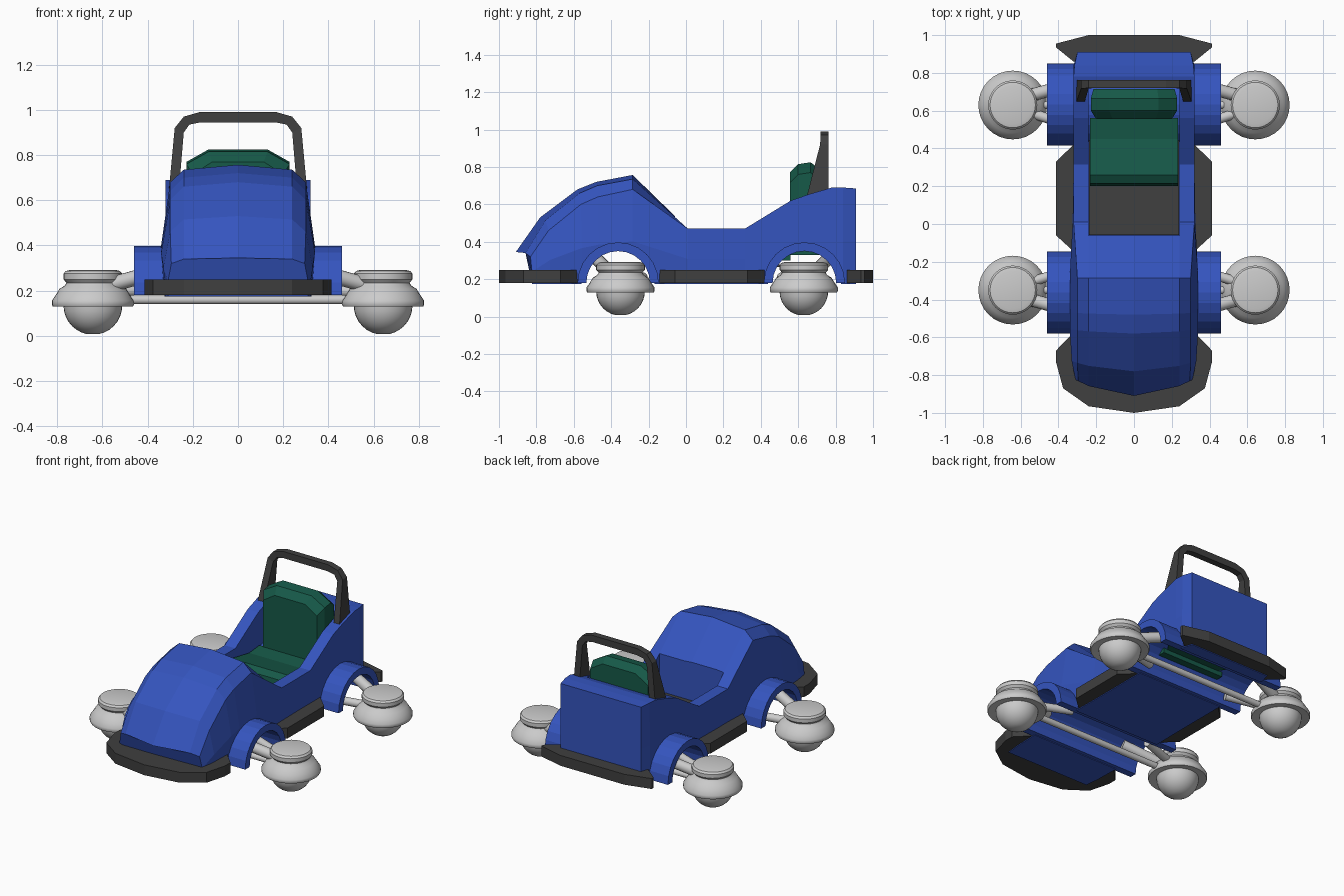
import bpy, bmesh, math
from mathutils import Vector

if "Cube" in bpy.data.objects:
    bpy.data.objects.remove(bpy.data.objects["Cube"])


def material(name, color):
    m = bpy.data.materials.new(name)
    m.diffuse_color = (*color, 1)
    m.use_nodes = True
    m.node_tree.nodes["Principled BSDF"].inputs["Base Color"].default_value = m.diffuse_color
    return m


BLUE = material("blue paint", (0.035, 0.09, 0.52))
GREEN = material("green cushion", (0.008, 0.10, 0.065))
DARK = material("dark rubber", (0.05, 0.05, 0.05))


def finish(name, bm, mat=None):
    bmesh.ops.recalc_face_normals(bm, faces=bm.faces)
    me = bpy.data.meshes.new(name)
    bm.to_mesh(me)
    bm.free()
    ob = bpy.data.objects.new(name, me)
    bpy.context.collection.objects.link(ob)
    if mat:
        me.materials.append(mat)
    return ob


def loft(name, rings, mat=None):
    """Skin closed rings of equal length and cap both ends."""
    bm = bmesh.new()
    vs = [[bm.verts.new(p) for p in r] for r in rings]
    n = len(rings[0])
    for a, b in zip(vs, vs[1:]):
        for i in range(n):
            j = (i + 1) % n
            bm.faces.new((a[i], a[j], b[j], b[i]))
    bm.faces.new(vs[0][::-1])
    bm.faces.new(vs[-1])
    return finish(name, bm, mat)


def mirrored(half):
    """Half outline (x >= 0) -> full closed outline."""
    return half + [(-x, v) for x, v in reversed(half) if x > 0]


def smooth(ob):
    bpy.ops.object.select_all(action='DESELECT')
    ob.select_set(True)
    bpy.context.view_layer.objects.active = ob
    bpy.ops.object.shade_smooth_by_angle(angle=math.radians(35))


def cut(ob, cutter):
    mod = ob.modifiers.new("cut", 'BOOLEAN')
    mod.operation, mod.object, mod.solver = 'DIFFERENCE', cutter, 'EXACT'
    bpy.context.view_layer.objects.active = ob
    bpy.ops.object.modifier_apply(modifier=mod.name)
    bpy.data.objects.remove(cutter)


def rod(name, a, b, r):
    a, b = Vector(a), Vector(b)
    q = (b - a).to_track_quat('Z', 'Y')
    circle = [q @ Vector((r * math.cos(t), r * math.sin(t), 0))
              for t in (i * math.tau / 16 for i in range(16))]
    ob = loft(name, [[a + c for c in circle], [b + c for c in circle]])
    smooth(ob)


def arc(y, z, r, start, end, n):
    return [(y + r * math.cos(start + (end - start) * i / n),
             z + r * math.sin(start + (end - start) * i / n)) for i in range(n + 1)]


def across(name, outline, w, mat=None):
    """Extrude a (y, z) outline over x = -w..w."""
    return loft(name, [[(x, y, z) for y, z in outline] for x in (-w, w)], mat)


# Body: stations along y = (y, bottom w, middle w, shoulder w, shoulder z, top z, centre z, bow)
stations = [
    (-.91, .31, .31, .295, .32, .34, .345, .9),
    (-.78, .32, .33, .30, .46, .515, .53, .5),
    (-.58, .325, .34, .30, .60, .66, .68, .2),
    (-.48, .325, .34, .30, .64, .70, .72, .1),
    (-.285, .325, .34, .30, .68, .735, .757, 0),
    (.01, .32, .325, .32, .47, .47, .47, 0),
    (.315, .32, .32, .32, .47, .47, .47, 0),
    (.56, .32, .32, .32, .62, .62, .62, 0),
    (.66, .32, .32, .32, .655, .655, .655, 0),
    (.78, .32, .32, .32, .69, .69, .69, 0),
    (.84, .32, .32, .315, .69, .69, .69, 0),
    (.91, .30, .30, .30, .685, .685, .685, 0)]
rings = []
for y, wb, wm, ws, zs, zt, zc, bow in stations:
    half = [(wb, .175), (wm, .175 + .45 * (zs - .175)), (ws, zs), (.24, zt), (0, zc)]
    rings.append([(x, y + bow * x * x, z) for x, z in mirrored(half)])
body = loft("body", rings, BLUE)

# Cockpit opening and the two wheel tunnels
cut(body, across("cockpit_cutter", [(-.06, .27), (.72, .27), (.72, 1), (-.06, 1)], .24))
AXLES = (("front", -.363, -.35, -1), ("rear", .633, .63, 1))
for end, ya, yw, s in AXLES:
    cut(body, across("tunnel_cutter", arc(ya, .18, .195, 0, math.tau * 23 / 24, 23), 1))

# Wheel arches run through the full width
for end, ya, yw, s in AXLES:
    outline = (arc(ya, .18, .217, 0, math.pi, 12) + arc(ya, .18, .17, math.pi, 0, 12))
    across(end + "_wheel_arch", outline, .46, BLUE)


# Bumpers and side sills
def slab(name, half, z0=.18, z1=.25):
    loft(name, [[(x, y, z) for x, y in mirrored(half)] for z in (z0, z1)], DARK)


slab("front_bumper", [(0, -1), (.24, -.965), (.375, -.87), (.413, -.73), (.413, -.67), (.325, -.58)])
slab("side_sills", [(.32, -.145), (.413, -.06), (.413, .33), (.32, .42)])
slab("rear_bumper", [(.32, .86), (.413, .935), (.413, .955), (.24, 1)])
slab("cockpit_floor", [(.238, -.058), (.238, .5)], .265, .28)

# Seat cushion and seat back
cushion = [(.2, .30), (.215, .40), (.26, .425), (.45, .39), (.56, .40), (.56, .30)]
across("seat_cushion", cushion, .232, GREEN)
back_rings = []
for y, w, top in ((.555, .20, .77), (.60, .228, .815), (.665, .228, .825), (.715, .215, .79)):
    half = [(w, .33), (w, top - .055), (.57 * w, top)]
    back_rings.append([(x, y, z) for x, z in mirrored(half)])
loft("seat_back", back_rings, GREEN)

# Roll bar: (outer x, outer z, inner x, inner z, front y)
bar = [(.31, .60, .265, .60, .635), (.28, .92, .24, .90, .717),
       (.24, .97, .215, .935, .72), (.17, .99, .165, .945, .72)]
bar_path = bar + [(-a, b, -c, d, e) for a, b, c, d, e in reversed(bar)]
loft("roll_bar", [[(xo, yf, zo), (xo, .763, zo), (xi, .763, zi), (xi, yf, zi)]
                  for xo, zo, xi, zi, yf in bar_path], DARK)

# Ball-shaped wheel pods: lathe profile (radius, z)
pod = [(.13 * math.sin(t), .135 - .13 * math.cos(t))
       for t in (math.pi / 2 * i / 8 for i in range(1, 9))]
pod += [(.178, .13), (.182, .138), (.182, .155), (.165, .18), (.148, .208), (.125, .222),
        (.117, .235), (.13, .25), (.13, .275), (.12, .287), (.10, .292)]
N = 32
for end, ya, yw, s in AXLES:
    for side, sx in (("left", 1), ("right", -1)):
        ob = loft(f"{end}_{side}_wheel_pod",
                  [[(sx * .642 + r * math.cos(i * math.tau / N),
                     yw + r * math.sin(i * math.tau / N), z) for i in range(N)]
                   for r, z in pod])
        smooth(ob)
        # Suspension arms
        rod(f"{end}_{side}_upper_arm", (sx * .62, yw + s * .03, .21),
            (sx * .30, yw + s * .12, .30), .034)
        rod(f"{end}_{side}_lower_arm", (sx * .62, yw - s * .02, .19),
            (sx * .30, yw - s * .12, .21), .026)
    rod(end + "_axle", (-.62, yw, .16), (.62, yw, .16), .02)
